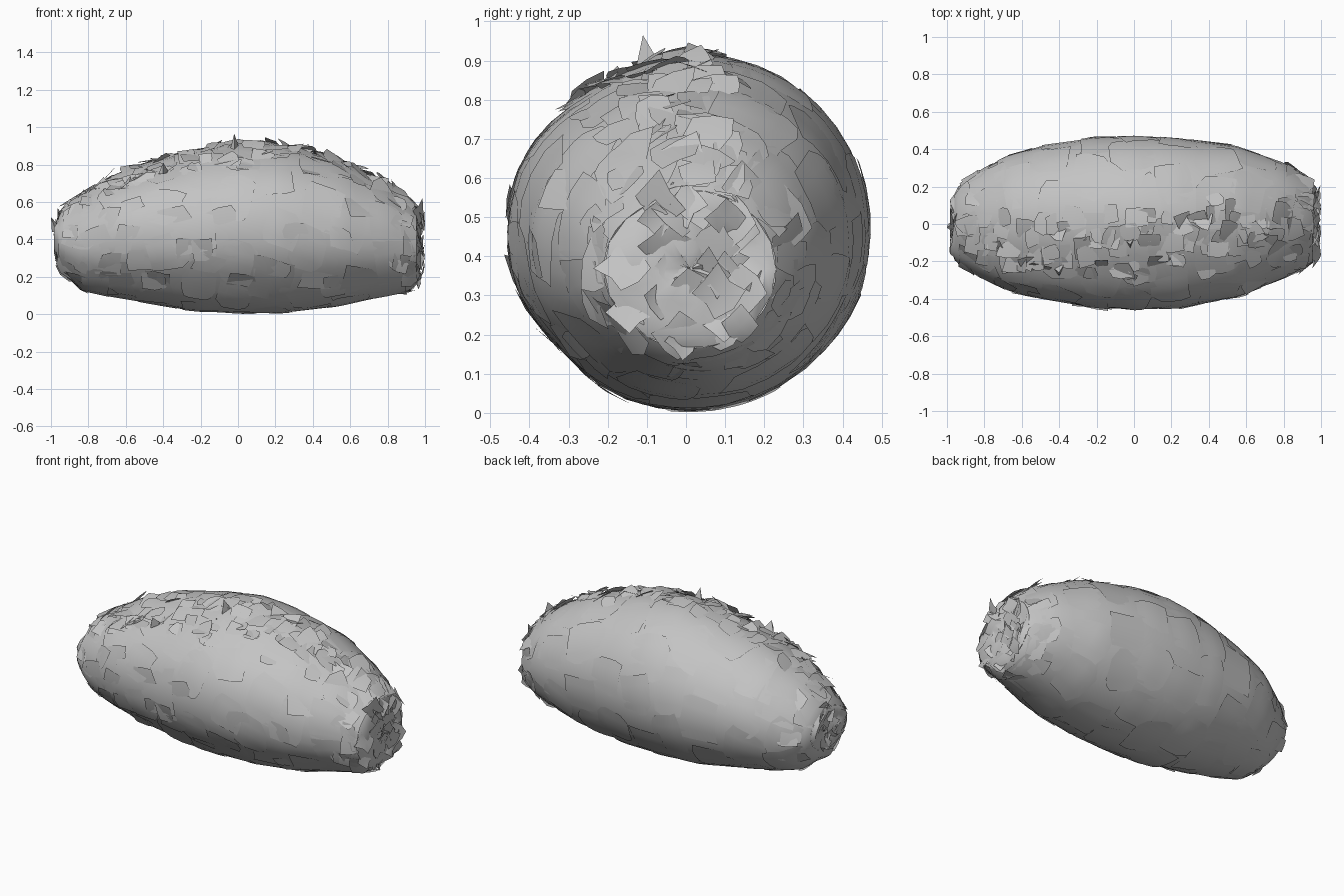
import bpy, bmesh, math, random
from mathutils import Vector

random.seed(7)
U = random.uniform
if "Cube" in bpy.data.objects:
    bpy.data.objects.remove(bpy.data.objects["Cube"])

grey = bpy.data.materials.new("plain_grey")
grey.use_nodes = True
tone = (0.55, 0.55, 0.55, 1)
grey.diffuse_color = tone
grey.node_tree.nodes["Principled BSDF"].inputs["Base Color"].default_value = tone

# Body stations: x, front y, back y, bottom z, top z
STATIONS = [(-.96, -.19, .16, .27, .52), (-.94, -.21, .20, .22, .56), (-.83, -.28, .28, .125, .65),
            (-.67, -.355, .365, .095, .745), (-.5, -.40, .415, .063, .81),
            (-.22, -.445, .46, .016, .885), (0, -.457, .471, .005, .92),
            (.23, -.45, .46, .01, .905), (.55, -.39, .417, .045, .825),
            (.8, -.29, .325, .1, .70), (.92, -.23, .26, .13, .61), (.955, -.21, .23, .165, .57)]
# Flattened areas: angle, spread, depth (torn seam side, lower front)
FLATS = [(122, 24, .022), (222, 16, .018)]


def section(x):
    for a, b in zip(STATIONS, STATIONS[1:]):
        if x <= b[0]:
            t = max(0, (x - a[0]) / (b[0] - a[0]))
            return [p + (q - p) * t for p, q in zip(a[1:], b[1:])]
    return STATIONS[-1][1:]


def ring_point(x, ang, scale=1):
    front, back, low, high = section(x)
    for at, spread, depth in FLATS:
        turn = (math.degrees(ang) - at + 180) % 360 - 180
        scale -= depth / .46 * math.exp(-(turn / spread) ** 2)
    return Vector((x, (front + back) / 2 + (back - front) / 2 * scale * math.cos(ang),
                   (low + high) / 2 + (high - low) / 2 * scale * math.sin(ang)))


def skin(x, ang, lift=0):
    x = max(-.96, min(.955, x))
    p = ring_point(x, ang)
    along = ring_point(x + .02, ang) - ring_point(x - .02, ang)
    around = ring_point(x, ang + .05) - p
    return p + around.cross(along).normalized() * lift


def finish(name, bm, angle=35):
    mesh = bpy.data.meshes.new(name)
    bm.to_mesh(mesh)
    bm.free()
    ob = bpy.data.objects.new(name, mesh)
    bpy.context.collection.objects.link(ob)
    mesh.materials.append(grey)
    bpy.ops.object.select_all(action='DESELECT')
    ob.select_set(True)
    bpy.context.view_layer.objects.active = ob
    bpy.ops.object.shade_smooth_by_angle(angle=math.radians(angle))


def grid(bm, pts):
    rows = [[bm.verts.new(p) for p in row] for row in pts]
    for r, s in zip(rows, rows[1:]):
        for i in range(len(r) - 1):
            bm.faces.new((r[i], r[i + 1], s[i + 1], s[i]))


def plate(bm, x, ang, length, width, lift, tilt, n=3):
    # Curved patch lying on the skin, with ragged corners and a slight tilt
    front, back = section(x)[:2]
    tu, tv, turn = U(-tilt, tilt), U(-tilt, tilt), U(-.35, .35)
    pts = []
    for i in range(n):
        row = []
        for j in range(n):
            u, v = 2 * i / (n - 1) - 1, 2 * j / (n - 1) - 1
            if abs(u * v) == 1:
                u, v = u * U(.7, 1.1), v * U(.7, 1.1)
            du = (u * math.cos(turn) - v * math.sin(turn)) * length
            dv = (u * math.sin(turn) + v * math.cos(turn)) * width * 2 / (back - front)
            row.append(skin(x + du, ang + dv, lift + tu * u + tv * v))
        pts.append(row)
    grid(bm, pts)


# Main shell, open at both ends
SIDES = 36
ANGLES = [2 * math.pi * k / SIDES for k in range(SIDES)]
bm = bmesh.new()
grid(bm, [[ring_point(s[0], a) for a in ANGLES + [0]] for s in STATIONS])
bmesh.ops.remove_doubles(bm, verts=bm.verts, dist=.0001)
bmesh.ops.recalc_face_normals(bm, faces=bm.faces)
finish("shell", bm)


# Blunt crumpled end caps with folded-in pockets: y, z, radius, depth
def end_cap(name, side, base, pockets):
    bm = bmesh.new()
    rows = []
    for scale, out in ((1, 0), (.88, .018), (.68, .02), (.45, .02), (.22, .018), (.03, .015)):
        row = []
        for a in ANGLES[::2]:
            p = ring_point(side * base, a, scale)
            p.x += side * (out + (U(-.014, .008) if scale < 1 else 0))
            for y, z, radius, depth in pockets:
                p.x -= side * depth * math.exp(-((p.y - y) ** 2 + (p.z - z) ** 2) / radius ** 2)
            row.append(p)
        rows.append(row + [row[0]])
    grid(bm, rows)
    bmesh.ops.remove_doubles(bm, verts=bm.verts, dist=.0001)
    bmesh.ops.recalc_face_normals(bm, faces=bm.faces)
    finish(name, bm, 40)


end_cap("right_end_cap", 1, .955, [(.13, .43, .07, .05), (-.15, .53, .05, .05)])
end_cap("left_end_cap", -1, .96, [(0, .42, .06, .04)])

# Broad overlapping skin plates with thin cracks between them
bm = bmesh.new()
for i in range(9):
    for k in range(9):
        x = -.82 + .205 * i + U(-.04, .04)
        ang = 2 * math.pi * (k + .5 * (i % 2)) / 9 + U(-.12, .12)
        plate(bm, x, ang, U(.09, .12), U(.1, .15), .003, .004, 5)
finish("skin_plates", bm)

# Torn seam along the top, leaning to the front
bm = bmesh.new()
for i in range(110):
    x = -.91 + 1.83 * i / 109
    ang = math.radians(U(84, 130) - (18 * random.random() if x > .4 else 0))
    plate(bm, x, ang, U(.03, .065), U(.03, .065), U(0, .016), .02)
finish("torn_seam", bm, 25)

# Loose shards on the lower front and around both ends
bm = bmesh.new()
for i in range(26):
    plate(bm, U(-.85, .85), math.radians(U(150, 235)), U(.05, .09), U(.04, .07), .005, .009)
for i in range(48):
    side = 1 if i % 3 else -1
    plate(bm, side * U(.83, .93), U(0, 2 * math.pi), U(.035, .06), U(.035, .065), .004, .013)
finish("loose_shards", bm, 25)


# Bent pieces lying over the end caps
def end_shards(name, side, count, reach, limit):
    bm = bmesh.new()
    for i in range(count):
        r = math.sqrt(random.random()) * reach
        centre = ring_point(side * .955, U(0, 2 * math.pi), r)
        centre.x = side * U(.95, .985)
        n = Vector((side, U(-.5, .5), U(-.5, .5))).normalized()
        p = n.orthogonal().normalized()
        q = n.cross(p)
        size = U(.035, .06)
        pts = [[centre + p * u * size * U(.7, 1.1) + q * v * size * U(.7, 1.1)
                + n * U(-.01, .01) for v in (-1, 0, 1)] for u in (-1, 0, 1)]
        for c in sum(pts, []):
            c.x = max(-limit, min(limit, c.x))
        grid(bm, pts)
    finish(name, bm, 40)


end_shards("right_end_pieces", 1, 32, .95, 1)
end_shards("left_end_pieces", -1, 14, .75, .985)

# Upright splinters: x, y, base z, height
bm = bmesh.new()
for x, y, z, h in ((-.02, -.09, .90, .065), (-.03, -.15, .84, .03), (-.4, -.24, .78, .03),
                   (-.97, 0, .47, .05)):
    tip = Vector((max(-1, x - .03 * (x < -.9)), y - .02, z + h))
    base = [Vector((x - .025, y, z - .03)), Vector((x + .03, y + .03, z - .02)),
            Vector((x, y - .04, z - .03))]
    vs = [bm.verts.new(c) for c in base + [tip]]
    for k in range(3):
        bm.faces.new((vs[k], vs[(k + 1) % 3], vs[3]))
finish("splinters", bm)
